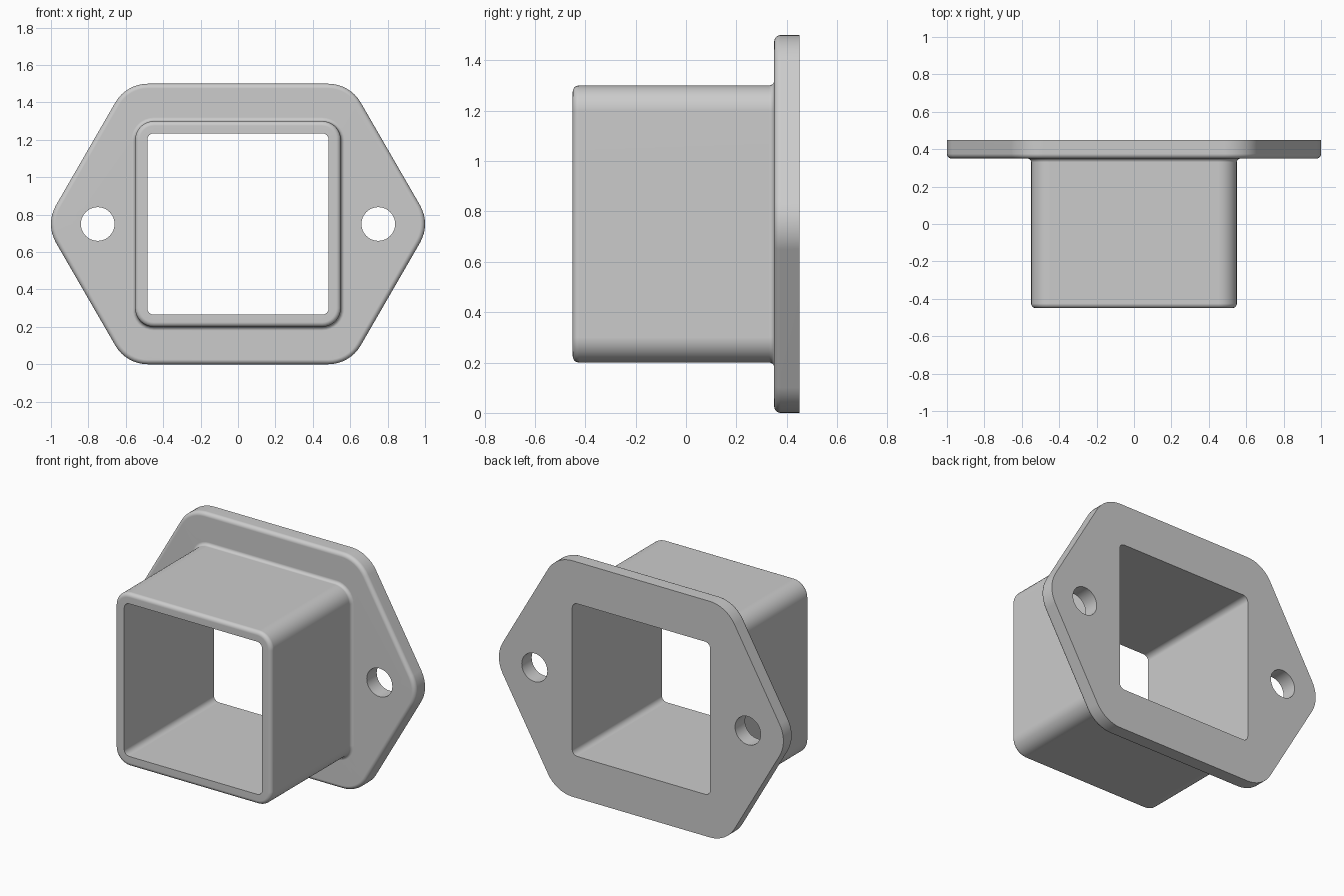
import bpy, bmesh
from math import sin, cos, pi, sqrt
from mathutils import Vector

cube = bpy.data.objects.get("Cube")
if cube:
    bpy.data.objects.remove(cube, do_unlink=True)

MID = 0.75                      # height of the centre axis
FRONT, FACE, BACK = -0.45, 0.35, 0.45
EDGE, ROOT = 0.025, 0.02        # edge rounding and root fillet radii
STEPS = 5


def rounded(corners, radius, segs=8):
    """Counter-clockwise convex polygon with its corners turned into arcs."""
    pts = []
    for i, c in enumerate(corners):
        a = (corners[i - 1] - c).normalized()
        b = (corners[(i + 1) % len(corners)] - c).normalized()
        half = a.angle(b) / 2
        centre = c + (a + b).normalized() * radius / sin(half)
        start = c + a * radius / (sin(half) / cos(half)) - centre
        turn = pi - 2 * half
        for k in range(segs + 1):
            t = turn * k / segs
            pts.append(centre + Vector((start.x * cos(t) - start.y * sin(t),
                                        start.x * sin(t) + start.y * cos(t))))
    return pts


def square(half, radius):
    return rounded([Vector((sx * half, sz * half))
                    for sx, sz in ((1, 1), (-1, 1), (-1, -1), (1, -1))], radius)


def hexagon(inset):
    tip, top = 1.031 - inset * 2 / sqrt(3), 0.75 - inset
    x = tip - top / sqrt(3)
    return rounded([Vector(p) for p in ((tip, 0), (x, top), (-x, top),
                                        (-tip, 0), (-x, -top), (x, -top))], 0.2 - inset)


def circle(cx, radius, n=40):
    return [Vector((cx + radius * cos(2 * pi * i / n), radius * sin(2 * pi * i / n)))
            for i in range(n)]


bm = bmesh.new()


def ring(pts, y):
    return [bm.verts.new((p.x, y, p.y + MID)) for p in pts]


def bridge(rings):
    for a, b in zip(rings, rings[1:]):
        for i in range(len(a)):
            j = (i + 1) % len(a)
            bm.faces.new((a[i], a[j], b[j], b[i]))


def fill(rings):
    edges = []
    for r in rings:
        for i in range(len(r)):
            pair = (r[i - 1], r[i])
            edges.append(bm.edges.get(pair) or bm.edges.new(pair))
    bmesh.ops.triangle_fill(bm, edges=edges, use_beauty=True, normal=(0, -1, 0))


quarter = [pi / 2 * k / STEPS for k in range(STEPS + 1)]

# Sleeve: opening walls, rim, rounded front edge, outer walls, root fillet
sleeve = [ring(square(0.485, 0.035), BACK), ring(square(0.485, 0.035), FRONT)]
for t in quarter:
    d = EDGE * (1 - sin(t))
    sleeve.append(ring(square(0.55 - d, 0.1 - d), FRONT + EDGE * (1 - cos(t))))
for t in quarter:
    d = ROOT * (1 - cos(t))
    sleeve.append(ring(square(0.55 + d, 0.1 + d), FACE - ROOT * (1 - sin(t))))
bridge(sleeve)

# Flange rim with rounded front edge
rim = [ring(hexagon(EDGE * (1 - sin(t))), FACE + EDGE * (1 - cos(t))) for t in quarter]
rim.append(ring(hexagon(0), BACK))
bridge(rim)

# Bolt holes
holes = [[ring(circle(cx, 0.09), y) for y in (FACE, BACK)] for cx in (-0.75, 0.75)]
for h in holes:
    bridge(h)

# Flat flange faces
fill([rim[0], sleeve[-1]] + [h[0] for h in holes])
fill([rim[-1], sleeve[0]] + [h[1] for h in holes])

bmesh.ops.recalc_face_normals(bm, faces=bm.faces[:])
mesh = bpy.data.meshes.new("flanged_sleeve")
bm.to_mesh(mesh)
bm.free()
body = bpy.data.objects.new("flanged_sleeve", mesh)
bpy.context.collection.objects.link(body)

# Material
grey = bpy.data.materials.new("light_grey")
grey.use_nodes = True
colour = (0.6, 0.6, 0.6, 1)
grey.diffuse_color = colour
grey.node_tree.nodes["Principled BSDF"].inputs["Base Color"].default_value = colour
mesh.materials.append(grey)

# Smooth shading with sharp edges kept and flats held flat
bpy.ops.object.select_all(action='DESELECT')
body.select_set(True)
bpy.context.view_layer.objects.active = body
bpy.ops.object.shade_smooth_by_angle(angle=pi / 6)
weighted = body.modifiers.new("flat_normals", 'WEIGHTED_NORMAL')
weighted.keep_sharp = True
